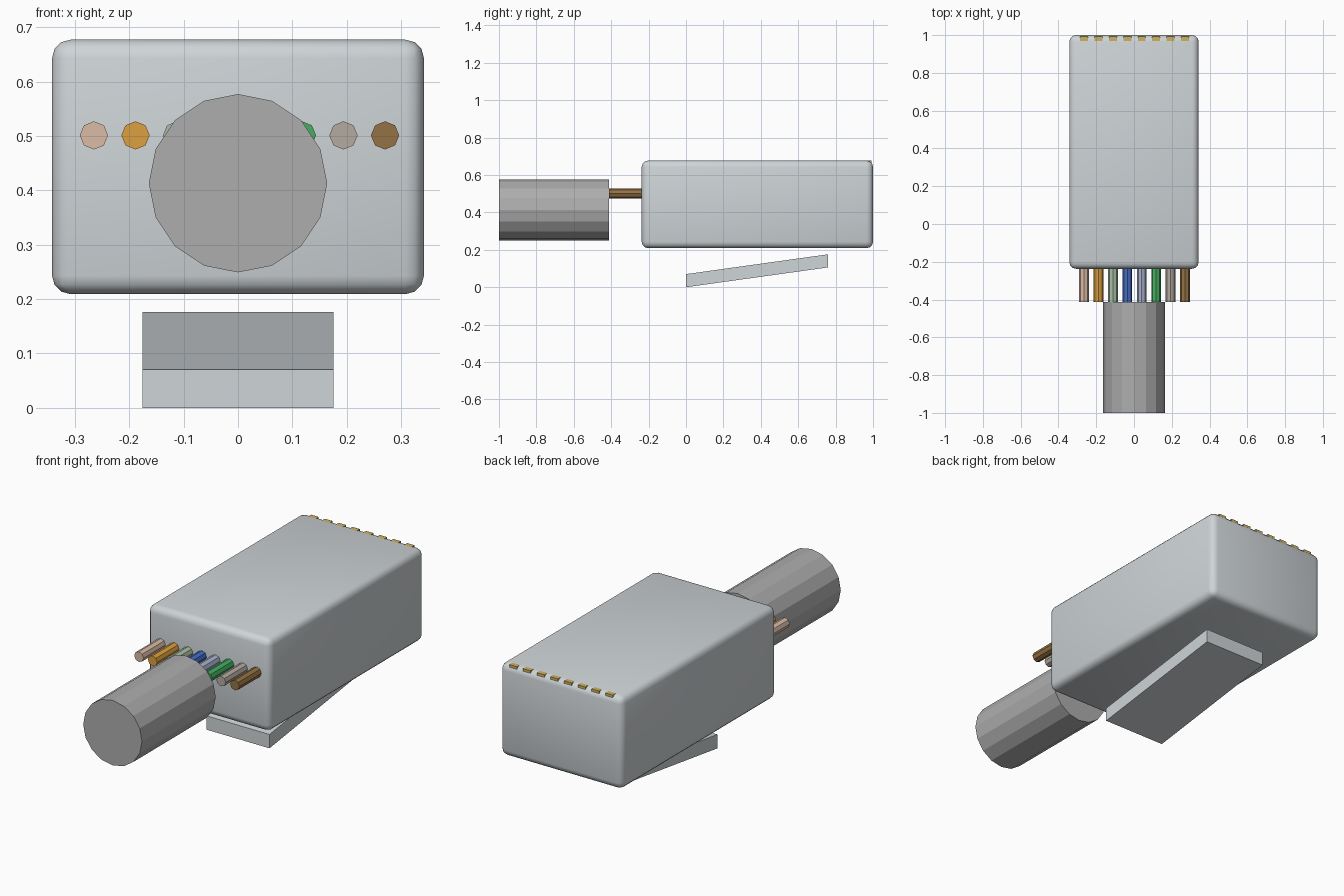
import bpy, math

if "Cube" in bpy.data.objects:
    bpy.data.objects.remove(bpy.data.objects["Cube"])

def material(name, rgb):
    m = bpy.data.materials.new(name)
    m.diffuse_color = (*rgb, 1)
    m.use_nodes = True
    m.node_tree.nodes["Principled BSDF"].inputs["Base Color"].default_value = m.diffuse_color
    return m

def box(name, x, y, z, mat=None):
    """Box from (min, max) ranges."""
    bpy.ops.mesh.primitive_cube_add(size=1, location=[sum(r) / 2 for r in (x, y, z)])
    o = bpy.context.object
    o.name = name
    o.scale = [r[1] - r[0] for r in (x, y, z)]
    bpy.ops.object.transform_apply(location=False, rotation=False, scale=True)
    if mat:
        o.data.materials.append(mat)
    return o

def rod(name, sides, r, x, z, y0, y1, mat=None):
    """Flat-sided cylinder running along y."""
    bpy.ops.mesh.primitive_cylinder_add(vertices=sides, radius=r, depth=y1 - y0,
        location=(x, (y0 + y1) / 2, z), rotation=(math.pi / 2, 0, 0))
    o = bpy.context.object
    o.name = name
    if mat:
        o.data.materials.append(mat)
    return o

clear = material("clear_plastic", (0.62, 0.66, 0.68))
grey = material("cable_grey", (0.42, 0.42, 0.42))
gold = material("gold", (0.62, 0.44, 0.12))

# Plug body with rounded edges
body = box("plug_body", (-0.342, 0.342), (-0.237, 1.0), (0.209, 0.677), clear)
bev = body.modifiers.new("rounding", 'BEVEL')
bev.width = 0.034
bev.segments = 3
bpy.ops.object.modifier_apply(modifier="rounding")
bpy.ops.object.shade_smooth_by_angle(angle=math.radians(35))

# Sloping latch under the body: a box sheared upwards towards the back
latch = box("latch_tab", (-0.176, 0.176), (0, 0.76), (0, 0.07), clear)
for v in latch.data.vertices:
    if v.co.y > 0:
        v.co.z += 0.106

# Outer cable
rod("cable", 16, 0.164, 0, 0.413, -1.0, -0.412, grey)

# Eight coloured wires and matching contacts
colours = [("peach", (0.70, 0.50, 0.38)), ("orange", (0.72, 0.35, 0.05)),
           ("pale_green", (0.40, 0.53, 0.38)), ("blue", (0.06, 0.15, 0.55)),
           ("pale_blue", (0.40, 0.45, 0.62)), ("green", (0.06, 0.42, 0.12)),
           ("beige", (0.46, 0.41, 0.35)), ("brown", (0.30, 0.17, 0.06))]
for i, (name, rgb) in enumerate(colours):
    x = -0.265 + i * 0.0765
    rod("wire_" + name, 8, 0.026, x, 0.501, -0.412, -0.2, material(name, rgb))
    box(f"contact_{i + 1}", (x - 0.021, x + 0.021), (0.76, 0.992), (0.60, 0.6765), gold)
